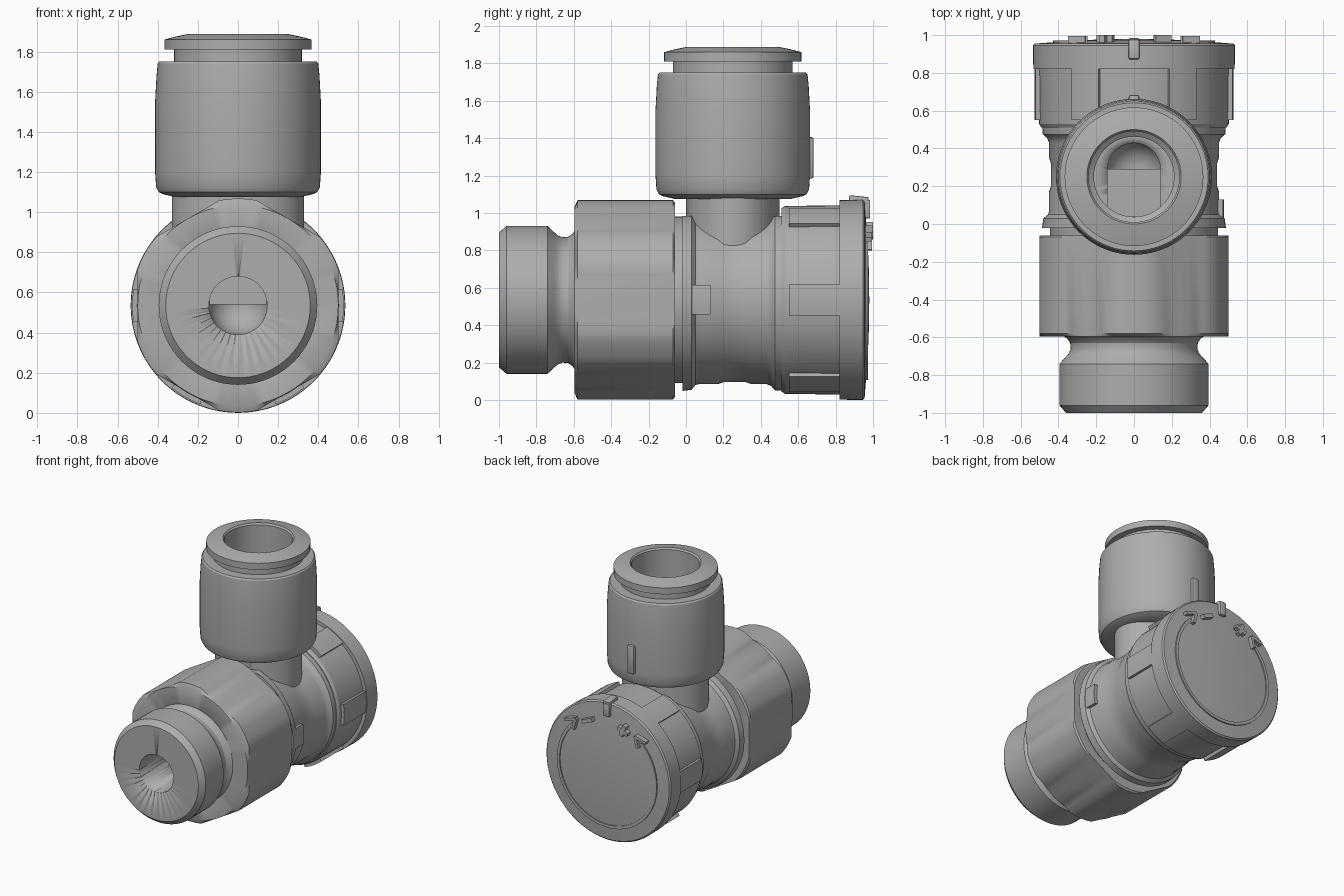
import bpy, bmesh, math
from math import sin, cos, pi, radians
from mathutils import Vector, Matrix

cube = bpy.data.objects.get("Cube")
if cube:
    bpy.data.objects.remove(cube, do_unlink=True)

C = 0.535     # height of the main axis
PY = 0.25     # y of the vertical port axis
SEG = 72

grey = bpy.data.materials.new("plain grey")
grey.use_nodes = True
colour = (0.42, 0.42, 0.42, 1)
grey.diffuse_color = colour
grey.node_tree.nodes["Principled BSDF"].inputs["Base Color"].default_value = colour


def finish(name, bm, smooth=True):
    bmesh.ops.remove_doubles(bm, verts=bm.verts, dist=1e-5)
    bmesh.ops.recalc_face_normals(bm, faces=bm.faces)
    mesh = bpy.data.meshes.new(name)
    bm.to_mesh(mesh)
    bm.free()
    mesh.materials.append(grey)
    ob = bpy.data.objects.new(name, mesh)
    bpy.context.collection.objects.link(ob)
    if smooth:
        shade(ob)
    return ob


def shade(ob):
    bpy.ops.object.select_all(action='DESELECT')
    ob.select_set(True)
    bpy.context.view_layer.objects.active = ob
    bpy.ops.object.shade_smooth_by_angle(angle=radians(28))


def place(axis, along, r, a):
    if axis == 'Y':
        return Vector((r * cos(a), along, C + r * sin(a)))
    return Vector((r * cos(a), PY + r * sin(a), along))


def lathe(name, axis, profile, limit=None, squash=1.0):
    """Revolve (along, radius) points; limit caps the radius by angle."""
    bm = bmesh.new()
    rings = []
    for along, r in profile:
        ring = []
        for i in range(SEG):
            a = 2 * pi * i / SEG
            p = place(axis, along, min(r, limit(a)) if limit else r, a)
            if axis == 'Z':
                p.y = PY + (p.y - PY) * squash
            ring.append(bm.verts.new(p))
        rings.append(ring)
    for r0, r1 in zip(rings, rings[1:]):
        for i in range(SEG):
            j = (i + 1) % SEG
            bm.faces.new((r0[i], r0[j], r1[j], r1[i]))
    return finish(name, bm)


def sector(name, r0, r1, y0, y1, a0, a1):
    """Curved block around the main axis, angles in degrees."""
    bm = bmesh.new()
    n = max(2, int(abs(a1 - a0) / 4))
    rows = []
    for i in range(n + 1):
        a = radians(a0 + (a1 - a0) * i / n)
        rows.append([bm.verts.new(place('Y', y, r, a))
                     for y, r in ((y0, r0), (y1, r0), (y1, r1), (y0, r1))])
    for p, q in zip(rows, rows[1:]):
        for k in range(4):
            m = (k + 1) % 4
            bm.faces.new((p[k], p[m], q[m], q[k]))
    bm.faces.new(rows[0])
    bm.faces.new(rows[-1])
    return finish(name, bm)


def box(name, lo, hi, bevel=0.0, turn=None):
    bm = bmesh.new()
    lo, hi = Vector(lo), Vector(hi)
    bmesh.ops.create_cube(bm, size=1, matrix=Matrix.Translation((lo + hi) / 2)
                          @ (turn or Matrix()) @ Matrix.Diagonal((*(hi - lo), 1)))
    if bevel:
        bmesh.ops.bevel(bm, geom=bm.edges[:], offset=bevel, segments=2,
                        affect='EDGES', profile=0.5)
    return finish(name, bm)


def bar(name, p, q, width=0.022, y0=0.94, y1=0.995):
    """Raised stroke on the cap face between two (x, z) points about the axis."""
    p, q = Vector(p), Vector(q)
    mid, d = (p + q) / 2, q - p
    size = Vector((d.length, y1 - y0, width)) / 2
    centre = Vector((mid.x, (y0 + y1) / 2, C + mid.y))
    return box(name, centre - size, centre + size,
               turn=Matrix.Rotation(-math.atan2(d.y, d.x), 4, 'Y'))


def hexagon(a):
    return 0.5 / cos((a + pi / 6) % (pi / 3) - pi / 6)


def flat_top(a):
    return 0.45 / sin(a) if sin(a) > 0.5 else 1


# Threaded end with its run-out groove
thread = lathe("threaded_end", 'Y', [
    (-1, 0), (-1, 0.36), (-0.96, 0.395), (-0.74, 0.395), (-0.705, 0.362), (-0.685, 0.345),
    (-0.66, 0.335), (-0.63, 0.338), (-0.605, 0.355), (-0.59, 0.38), (-0.5, 0.38), (-0.5, 0)])

# Hexagonal nut with turned corners
nut = lathe("hex_nut", 'Y', [
    (-0.595, 0), (-0.595, 0.5), (-0.58, 0.533), (-0.07, 0.533), (-0.06, 0.52),
    (-0.06, 0)], hexagon)

# Main barrel with front rim and rear shoulder
barrel = lathe("main_barrel", 'Y', [
    (-0.1, 0), (-0.1, 0.445), (-0.02, 0.445), (-0.02, 0.487), (0.03, 0.48), (0.05, 0.455),
    (0.07, 0.45), (0.17, 0.45), (0.2, 0.44), (0.32, 0.44), (0.35, 0.45), (0.43, 0.45),
    (0.455, 0.46), (0.475, 0.483), (0.54, 0.487), (0.54, 0)], flat_top)

# Oval neck and round port
neck = lathe("port_neck", 'Z', [(0.6, 0), (0.6, 0.33), (1.12, 0.33), (1.12, 0)], squash=0.76)
port = lathe("port_body", 'Z', [
    (1.075, 0), (1.075, 0.31), (1.09, 0.375), (1.1, 0.395), (1.125, 0.408), (1.2, 0.413),
    (1.55, 0.413), (1.68, 0.406), (1.74, 0.4), (1.75, 0.392), (1.75, 0.32), (1.81, 0.32),
    (1.81, 0.367), (1.86, 0.367), (1.875, 0.31), (1.887, 0.25), (1.875, 0.24), (1.4, 0.24),
    (1.38, 0.212), (1.15, 0.212), (1.15, 0)])

# Inner passages cut through the solid parts
bore = lathe("bore_cutter", 'Y', [(-1.1, 0), (-1.1, 0.145)] + [
    (0.295 + 0.145 * sin(t * pi / 16), 0.145 * cos(t * pi / 16)) for t in range(9)])
slot = box("slot_cutter", (-0.141, 0.04, 0.54), (0.141, 0.29, 1.3))
shaft = lathe("shaft_cutter", 'Z', [(0.541, 0), (0.541, 0.14), (1.301, 0.14), (1.301, 0)])
shaft.location.y = 0.288 - PY
cutters = (bore, slot, shaft)
for ob, tools in ((thread, (bore,)), (nut, (bore,)), (barrel, cutters),
                  (neck, cutters), (port, (slot, shaft))):
    for tool in tools:
        mod = ob.modifiers.new("passage", 'BOOLEAN')
        mod.operation = 'DIFFERENCE'
        mod.solver = 'EXACT'
        mod.object = tool
    bpy.context.view_layer.objects.active = ob
    for mod in list(ob.modifiers):
        if mod.type == 'BOOLEAN':
            bpy.ops.object.modifier_move_to_index(modifier=mod.name, index=0)
            bpy.ops.object.modifier_apply(modifier=mod.name)
for tool in cutters:
    bpy.data.objects.remove(tool, do_unlink=True)

# Adjusting cap with a shallow domed face
lathe("rear_cap", 'Y', [
    (0.51, 0), (0.51, 0.49), (0.53, 0.502), (0.82, 0.506), (0.82, 0.533), (0.945, 0.535),
    (0.955, 0.525), (0.962, 0.43), (0.972, 0.3), (0.978, 0.15), (0.98, 0)])
for i in range(6):
    sector("cap_grip_rib", 0.48, 0.527, 0.55, 0.83, 60 * i - 9, 60 * i + 9)

# Raised turning ring, arrow heads and signs on the cap face
sector("cap_ring", 0.405, 0.428, 0.94, 0.972, 134, 406)
for side in (-1, 1):
    def spot(r, degrees):
        a = radians(degrees)
        return Vector((side * r * sin(a), r * cos(a)))
    tip = spot(0.435, 36)
    bar("arrow_head_outer", tip, spot(0.475, 47))
    bar("arrow_head_inner", tip, spot(0.385, 46))
    bar("sign_bar", spot(0.40, 16), spot(0.40, 29), 0.03, y1=1.0)
    if side < 0:
        bar("sign_cross_bar", spot(0.355, 22.5), spot(0.445, 22.5), 0.03, y1=1.0)

# Pointer on top of the cap, hooked over its edge
box("pointer_top", (-0.028, 0.87, 1.03), (0.028, 0.975, 1.09), 0.008,
    Matrix.Rotation(radians(-6), 4, 'X'))
box("pointer_hook", (-0.028, 0.93, 0.97), (0.028, 0.985, 1.07), 0.008)

# Alignment key behind the port and plain side plate on the barrel
box("port_key", (-0.028, 0.6, 1.185), (0.028, 0.683, 1.405), 0.01)
sector("side_plate", 0.42, 0.477, 0.0, 0.13, -9.5, 9.5)
